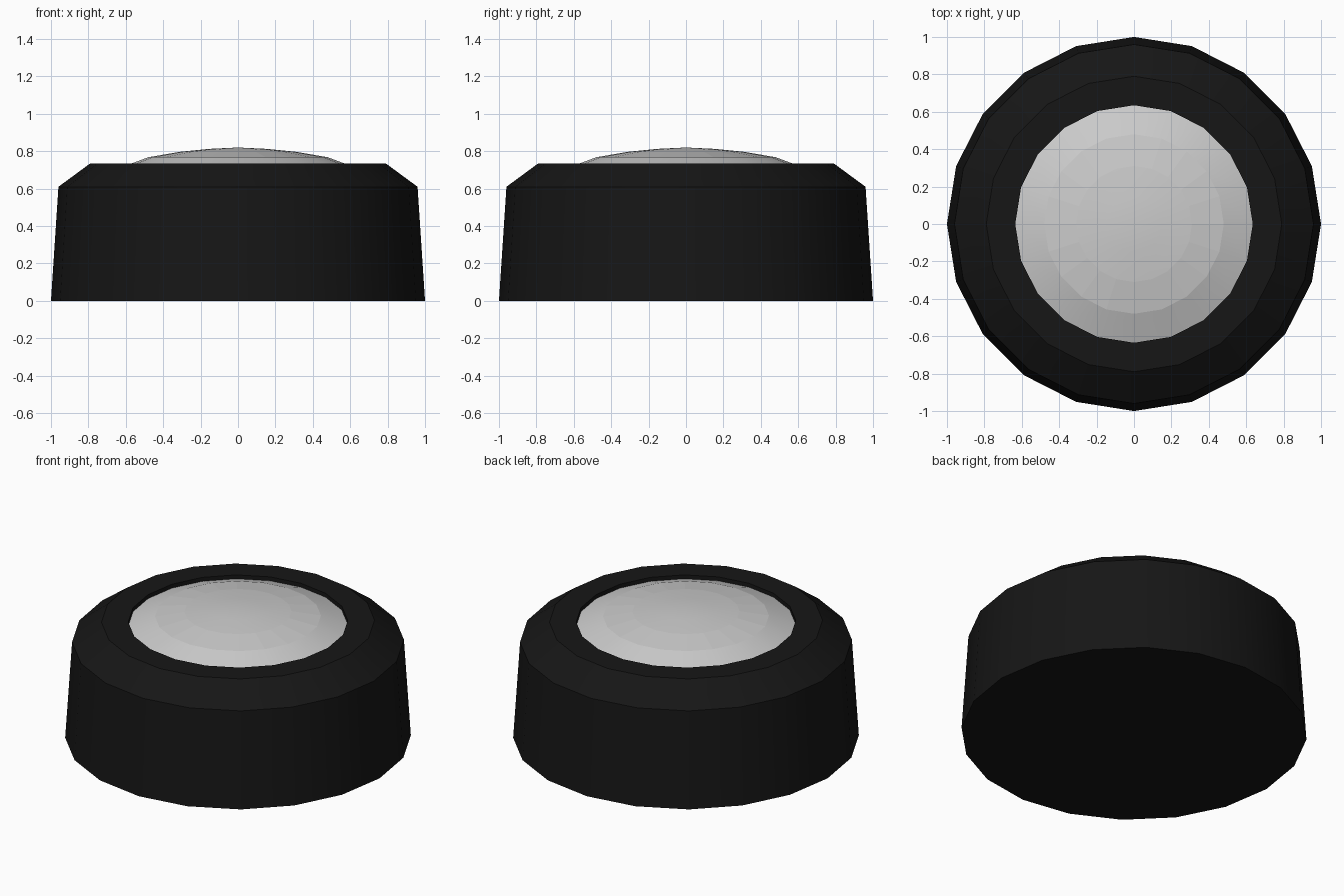
import bpy, bmesh, math

if "Cube" in bpy.data.objects:
    bpy.data.objects.remove(bpy.data.objects["Cube"])

SIDES = 20


def lathe(name, profile, flat_bands=None):
    """Spin (radius, z) points round z; radius 0 makes a pole."""
    bm = bmesh.new()
    rings = []
    for r, z in profile:
        if r == 0:
            rings.append([bm.verts.new((0, 0, z))] * SIDES)
        else:
            rings.append([bm.verts.new((r * math.cos(math.tau * i / SIDES),
                                        r * math.sin(math.tau * i / SIDES), z))
                          for i in range(SIDES)])
    for band, (a, b) in enumerate(zip(rings, rings[1:])):
        for i in range(SIDES):
            j = (i + 1) % SIDES
            corners = list(dict.fromkeys((a[i], a[j], b[j], b[i])))
            face = bm.faces.new(corners)
            face.smooth = flat_bands is not None and band not in flat_bands
    mesh = bpy.data.meshes.new(name)
    bm.to_mesh(mesh)
    bm.free()
    obj = bpy.data.objects.new(name, mesh)
    bpy.context.collection.objects.link(obj)
    return obj


# Black housing: flat base, tapered wall, chamfer, rim and short inner lip
housing = lathe("housing", [(0, 0), (1, 0), (0.96, 0.61), (0.79, 0.735),
                            (0.635, 0.735), (0.635, 0.71)])
black = bpy.data.materials.new("black_plastic")
black.diffuse_color = (0.008, 0.008, 0.008, 1)
black.use_nodes = True
black.node_tree.nodes["Principled BSDF"].inputs["Base Color"].default_value = black.diffuse_color
housing.data.materials.append(black)

# Smooth wall, crisp rim edges
bpy.context.view_layer.objects.active = housing
housing.select_set(True)
bpy.ops.object.shade_smooth_by_angle(angle=math.radians(25))
housing.select_set(False)

# Pale domed lens with one faceted ring
lathe("lens", [(0.635, 0.71), (0.48, 0.768), (0.31, 0.797),
               (0.15, 0.813), (0, 0.82)], flat_bands={1})
